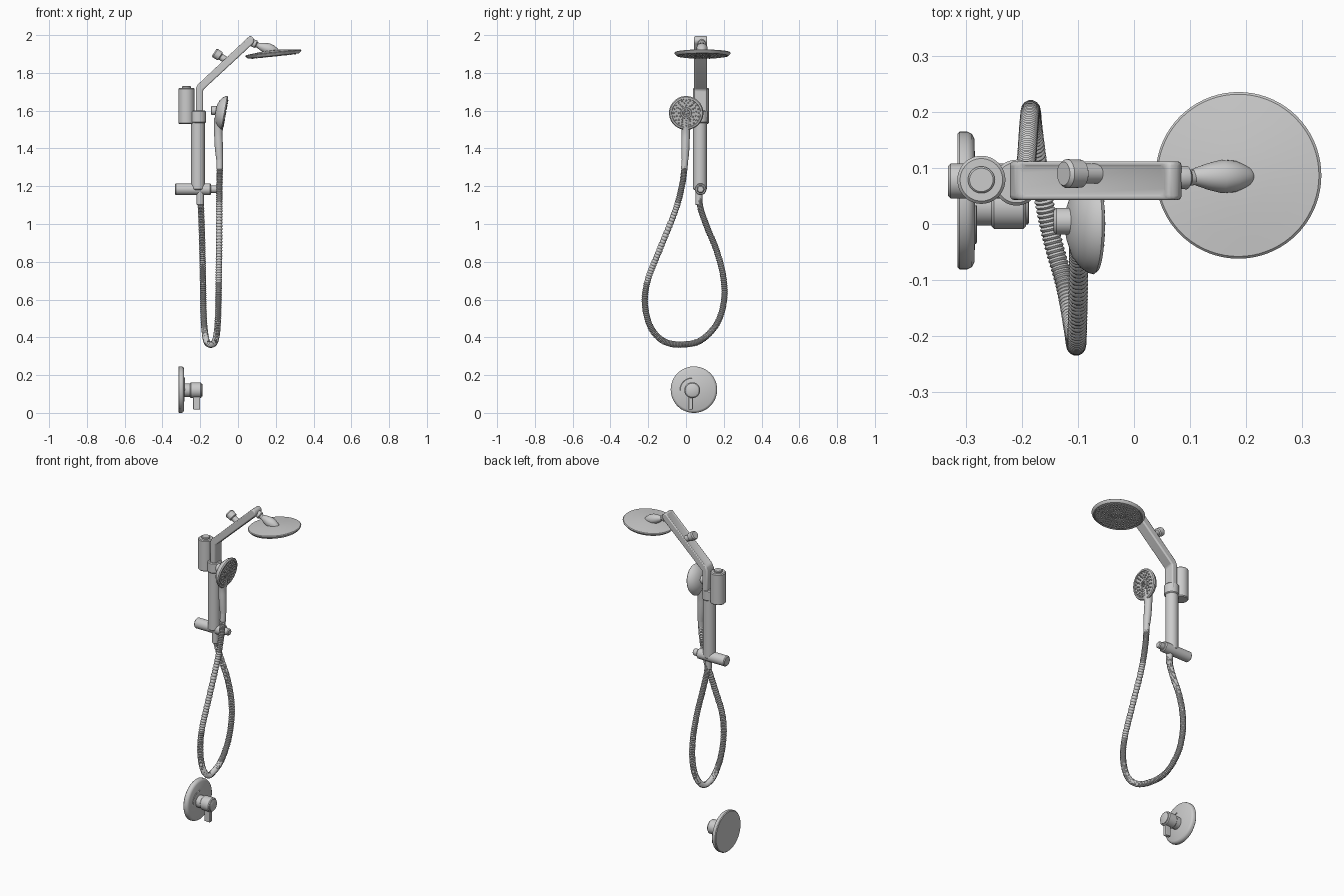
import bpy, bmesh, math
from mathutils import Vector, Matrix

if "Cube" in bpy.data.objects:
    bpy.data.objects.remove(bpy.data.objects["Cube"])


def finish(name, bm, bevel=0):
    bmesh.ops.recalc_face_normals(bm, faces=bm.faces)
    me = bpy.data.meshes.new(name)
    bm.to_mesh(me)
    bm.free()
    ob = bpy.data.objects.new(name, me)
    bpy.context.collection.objects.link(ob)
    if bevel:
        m = ob.modifiers.new("bevel", "BEVEL")
        m.width, m.segments, m.limit_method = bevel, 3, "ANGLE"
    return ob


def skin(bm, rings):
    for a, b in zip(rings, rings[1:]):
        n = max(len(a), len(b))
        for i in range(n):
            j = (i + 1) % n
            if len(a) == 1:
                bm.faces.new((a[0], b[j], b[i]))
            elif len(b) == 1:
                bm.faces.new((a[i], a[j], b[0]))
            else:
                bm.faces.new((a[i], a[j], b[j], b[i]))
    for r in (rings[0], rings[-1]):
        if len(r) > 2:
            bm.faces.new(r)


def frame(origin, axis):
    q = Vector((0, 0, 1)).rotation_difference(Vector(axis).normalized())
    return Matrix.Translation(origin) @ q.to_matrix().to_4x4()


def lathe(name, origin, axis, profile, seg=48):
    """Revolve (radius, height) pairs about an axis."""
    bm, M, rings = bmesh.new(), frame(origin, axis), []
    for r, h in profile:
        n = 1 if r == 0 else seg
        rings.append([bm.verts.new(M @ Vector((r * math.cos(2 * math.pi * i / seg),
                      r * math.sin(2 * math.pi * i / seg), h))) for i in range(n)])
    skin(bm, rings)
    return finish(name, bm)


def rod(name, origin, axis, r, length, c=0.005):
    return lathe(name, origin, axis, [(r - c, 0), (r, c), (r, length - c), (r - c, length)])


def sample(pts, t):
    """Catmull-Rom point at t in 0..1."""
    p = [Vector(q) for q in pts]
    p = [2 * p[0] - p[1]] + p + [2 * p[-1] - p[-2]]
    u = t * (len(pts) - 1)
    i = min(int(u), len(pts) - 2)
    u -= i
    a, b, c, d = p[i:i + 4]
    return 0.5 * (2 * b + (c - a) * u + (2 * a - 5 * b + 4 * c - d) * u * u
                  + (3 * b - a - 3 * c + d) * u ** 3)


def sweep(name, pts, steps, radius, seg=14):
    bm, rings = bmesh.new(), []
    for k in range(steps + 1):
        t = k / steps
        p = sample(pts, t)
        d = (sample(pts, min(1, t + 1e-3)) - sample(pts, max(0, t - 1e-3))).normalized()
        n = Vector((1, 0, 0))
        n = (n - n.dot(d) * d).normalized()
        b, r = d.cross(n), radius(k, t)
        rings.append([bm.verts.new(p + r * (n * math.cos(2 * math.pi * i / seg)
                      + b * math.sin(2 * math.pi * i / seg))) for i in range(seg)])
    skin(bm, rings)
    return finish(name, bm)


def nozzles(name, origin, axis, rings, r, h):
    bm, M = bmesh.new(), frame(origin, axis)
    for rad, count in rings:
        for i in range(count):
            a = 2 * math.pi * i / count
            T = Matrix.Translation((rad * math.cos(a), rad * math.sin(a), 0))
            bmesh.ops.create_cone(bm, cap_ends=True, segments=10, radius1=r,
                                  radius2=r * 0.6, depth=h, matrix=M @ T)
    return finish(name, bm)


def prism(name, outline, y0, y1, bevel):
    """Extrude an x-z outline along y."""
    bm = bmesh.new()
    skin(bm, [[bm.verts.new((x, y, z)) for x, z in outline] for y in (y0, y1)])
    bmesh.ops.recalc_face_normals(bm, faces=bm.faces)
    return finish(name, bm, bevel)


X = (1, 0, 0)
Z = (0, 0, 1)

# Valve: wall plate, collar, knob, lever, dial marks
lathe("valve_plate", (-0.316, 0.042, 0.123), X,
      [(0.119, 0), (0.123, 0.004), (0.123, 0.018), (0.119, 0.026), (0.11, 0.031), (0, 0.032)], 64)
rod("valve_collar", (-0.29, 0.033, 0.12), X, 0.036, 0.05)
rod("valve_knob", (-0.255, 0.033, 0.12), X, 0.042, 0.062)
lathe("knob_cap", (-0.2, 0.033, 0.12), X, [(0.034, 0), (0.034, 0.01), (0.031, 0.012), (0, 0.012)])
prism("valve_lever", [(-0.238, 0.018), (-0.2, 0.018), (-0.2, 0.11), (-0.238, 0.11)],
      0.013, 0.036, 0.004)
arc = [(-0.284, 0.033 + 0.066 * math.cos(a), 0.12 + 0.066 * math.sin(a))
       for a in [math.radians(90 + 18 * i) for i in range(6)]]
sweep("dial_arc", arc, 20, lambda k, t: 0.003, 6)
rod("plate_screw", (-0.305, -0.02, 0.03), (0, 0, -1), 0.008, 0.012, 0.002)

# Riser column with collar, wall mount cylinder and cross bar
rod("riser_column", (-0.212, 0.074, 1.18), Z, 0.036, 0.41)
rod("column_collar", (-0.21, 0.074, 1.535), Z, 0.041, 0.065)
rod("mount_cylinder", (-0.273, 0.079, 1.53), Z, 0.043, 0.19)
rod("mount_cap", (-0.273, 0.079, 1.71), Z, 0.024, 0.02, 0.003)
rod("cross_bar", (-0.333, 0.077, 1.184), X, 0.031, 0.19)
rod("cross_bar_tip", (-0.15, 0.077, 1.184), X, 0.02, 0.04)

# Bent overhead arm with a sunken panel on the top face
arm = prism("shower_arm", [(-0.222, 1.56), (-0.185, 1.56), (-0.185, 1.71), (0.078, 1.953),
            (0.086, 1.966), (0.084, 1.982), (0.073, 1.994), (0.058, 1.996),
            (-0.21, 1.745), (-0.222, 1.72)], 0.043, 0.112, 0.009)
bm = bmesh.new()
bm.from_mesh(arm.data)
top = [f for f in bm.faces if f.normal.z > 0.5 and f.calc_area() > 0.015]
bmesh.ops.inset_region(bm, faces=top, thickness=0.014, depth=-0.005)
bm.to_mesh(arm.data)
bm.free()

# Diverter knob on the arm
lathe("arm_knob", (-0.062, 0.09, 1.866), (-0.83, 0, 0.55),
      [(0.018, -0.02), (0.018, 0.035), (0.025, 0.04), (0.026, 0.07), (0.021, 0.077), (0, 0.077)], 32)

# Overhead rain head: joint, flared neck, disc, spray face
lathe("head_joint", (0.065, 0.083, 1.965), (0.9, 0, -0.42),
      [(0.016, 0), (0.02, 0.01), (0.021, 0.032), (0.015, 0.037), (0.013, 0.05), (0.013, 0.06)], 32)
lathe("head_neck", (0.105, 0.085, 1.946), (0.9, 0, -0.31),
      [(0.013, 0), (0.016, 0.006), (0.024, 0.03), (0.03, 0.055), (0.028, 0.08),
       (0.018, 0.105), (0, 0.13)], 32)
t = math.radians(6)
up = Vector((-math.sin(t), 0, math.cos(t)))
hc = Vector((0.187, 0.087, 1.904))
lathe("rain_head", hc, up,
      [(0, -0.012), (0.036, -0.012), (0.038, -0.016), (0.043, -0.016), (0.045, -0.012),
       (0.128, -0.012), (0.131, -0.015), (0.137, -0.014), (0.147, -0.004), (0.149, 0.001),
       (0.145, 0.005), (0.11, 0.009), (0.06, 0.014), (0, 0.017)], 72)
nozzles("rain_nozzles", hc - up * 0.014, -up,
        [(0.012, 6), (0.026, 12), (0.058, 20), (0.076, 26), (0.095, 32), (0.115, 38)], 0.0045, 0.008)

# Handheld shower: domed head, nozzles, holder stub, handle
t = math.radians(10)
n = Vector((math.cos(t), 0, -math.sin(t)))
fc = Vector((-0.067, 0.001, 1.587))
lathe("hand_head", fc, n,
      [(0, -0.054), (0.035, -0.051), (0.062, -0.041), (0.08, -0.027), (0.089, -0.013),
       (0.091, -0.006), (0.086, 0), (0.077, 0.001), (0.075, -0.003), (0.03, -0.003),
       (0.028, 0.001), (0.02, 0.001), (0.018, -0.003), (0, -0.003)])
nozzles("hand_nozzles", fc, n, [(0.01, 5), (0.04, 12), (0.053, 15), (0.067, 20)], 0.005, 0.008)
rod("holder_stub", (-0.144, 0.005, 1.6), X, 0.024, 0.04)
radii = [0.029, 0.025, 0.022, 0.022, 0.021, 0.018]
sweep("hand_handle", [(-0.098, 0, 1.56), (-0.104, -0.001, 1.49), (-0.102, -0.003, 1.42),
      (-0.097, -0.005, 1.34)], 20,
      lambda k, t: sample([(r, 0, 0) for r in radii], t).x, 24)
rod("handle_connector", (-0.097, -0.005, 1.345), (0, -0.08, -1), 0.017, 0.055, 0.003)

# Ribbed hose hanging in a loop, with its column connector
rod("hose_connector", (-0.2, 0.068, 1.1), Z, 0.019, 0.08, 0.003)
loop = [(-0.007, 1.31), (-0.02, 1.21), (-0.055, 1.075), (-0.135, 0.875), (-0.203, 0.7),
        (-0.217, 0.57), (-0.185, 0.45), (-0.115, 0.378), (-0.02, 0.362), (0.08, 0.385),
        (0.165, 0.475), (0.202, 0.6), (0.196, 0.73), (0.16, 0.865), (0.115, 0.975),
        (0.078, 1.08), (0.066, 1.16)]
xs = [-0.097, -0.098, -0.099, -0.1, -0.102, -0.104, -0.109, -0.122, -0.148, -0.168,
      -0.18, -0.184, -0.186, -0.189, -0.192, -0.196, -0.199]
sweep("shower_hose", [(x, y, z) for x, (y, z) in zip(xs, loop)], 800,
      lambda k, t: (0.0145, 0.0165, 0.0175, 0.0165)[k % 4])

# Smooth shading with sharp edges kept
for ob in bpy.data.objects:
    ob.select_set(True)
bpy.context.view_layer.objects.active = arm
bpy.ops.object.shade_smooth_by_angle(angle=math.radians(35))
